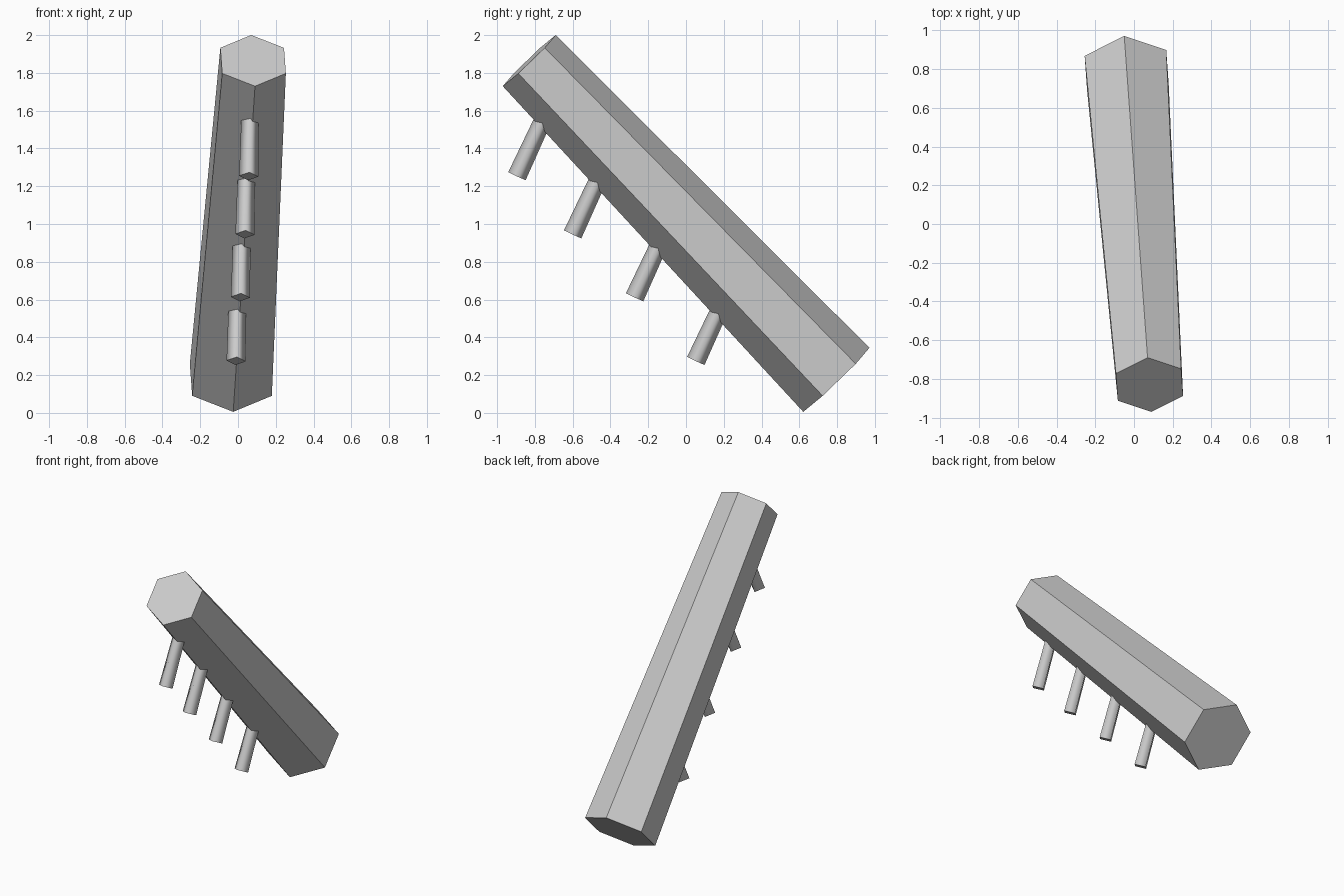
import bpy, bmesh, math
from mathutils import Vector

if "Cube" in bpy.data.objects:
    bpy.data.objects.remove(bpy.data.objects["Cube"])

grey = bpy.data.materials.new("grey")
grey.diffuse_color = (0.6, 0.6, 0.6, 1)
grey.use_nodes = True
grey.node_tree.nodes["Principled BSDF"].inputs["Base Color"].default_value = grey.diffuse_color


def tapered_prism(name, start, end, r_start, r_end, sides, corner_dir, smooth=False):
    """Capped prism from start to end, one corner facing corner_dir."""
    start, end = Vector(start), Vector(end)
    axis = (end - start).normalized()
    u = Vector(corner_dir)
    u = (u - axis * u.dot(axis)).normalized()
    v = axis.cross(u)
    bm = bmesh.new()
    rings = []
    for c, r in ((start, r_start), (end, r_end)):
        rings.append([bm.verts.new(c + r * (math.cos(a) * u + math.sin(a) * v))
                      for a in (2 * math.pi * i / sides for i in range(sides))])
    for i in range(sides):
        j = (i + 1) % sides
        f = bm.faces.new((rings[0][i], rings[0][j], rings[1][j], rings[1][i]))
        f.smooth = smooth
    bm.faces.new(rings[0][::-1])
    bm.faces.new(rings[1])
    bm.normal_update()
    me = bpy.data.meshes.new(name)
    bm.to_mesh(me)
    bm.free()
    me.materials.append(grey)
    ob = bpy.data.objects.new(name, me)
    bpy.context.collection.objects.link(ob)
    return ob


# Slanted six-sided beam, slightly thinner at the top
tapered_prism("beam", (-0.038, 0.796, 0.175), (0.08, -0.83, 1.865),
              0.244, 0.195, 6, (-0.01, 0.14, 0.135))

# Four square pegs hanging under the beam, sides shaded smooth
peg_axis = Vector((0.02, 0.42, 0.907)).normalized()
for i, foot in enumerate([(0.057, -0.895, 1.253), (0.037, -0.60, 0.945),
                          (0.013, -0.272, 0.612), (-0.01, 0.052, 0.275)]):
    foot = Vector(foot)
    tapered_prism(f"peg_{i + 1}", foot, foot + peg_axis * 0.36,
                  0.051, 0.046, 4, (1, 0.08, 0), smooth=True)
